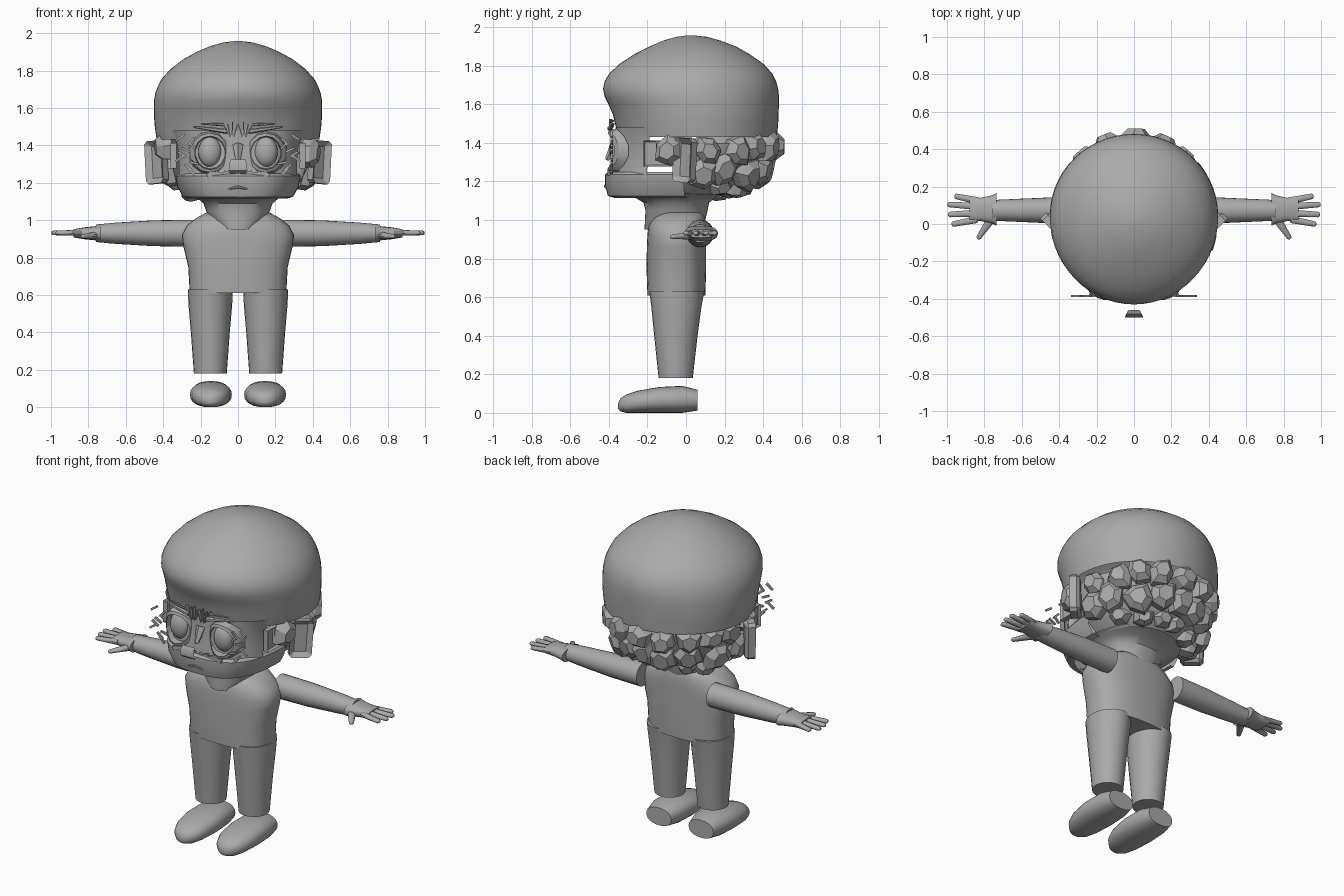
import bpy, bmesh, math, random
from mathutils import Vector, Matrix

cube = bpy.data.objects.get("Cube")
if cube:
    bpy.data.objects.remove(cube, do_unlink=True)
random.seed(4)

grey = bpy.data.materials.new("plain grey")
grey.use_nodes = True
COLOR = (0.4, 0.4, 0.4, 1)
grey.diffuse_color = COLOR
grey.node_tree.nodes["Principled BSDF"].inputs["Base Color"].default_value = COLOR


def finish(name, bm, mirror=False, smooth=40):
    """Turn a bmesh into an object, optionally mirrored across x."""
    bmesh.ops.recalc_face_normals(bm, faces=bm.faces)
    mesh = bpy.data.meshes.new(name)
    bm.to_mesh(mesh)
    bm.free()
    mesh.materials.append(grey)
    if smooth:
        mesh.shade_smooth()
        mesh.set_sharp_from_angle(angle=math.radians(smooth))
    ob = bpy.data.objects.new(name, mesh)
    bpy.context.collection.objects.link(ob)
    if mirror:
        mod = ob.modifiers.new("mirror", 'MIRROR')
        mod.use_mirror_merge = False
    return ob


def arc(rx, ry, start=-180, end=180, n=40, p=2.0):
    """Superellipse points, angle 0 pointing to -y."""
    pts = []
    full = end - start >= 360
    for i in range(n if full else n + 1):
        a = math.radians(start + (end - start) * i / n)
        s, c = math.sin(a), math.cos(a)
        pts.append((rx * math.copysign(abs(s) ** (2 / p), s),
                    -ry * math.copysign(abs(c) ** (2 / p), c)))
    return pts


def skin(bm, rings, closed=True, caps=(False, False)):
    """Bridge rings of points with quads."""
    vs = [[bm.verts.new(p) for p in r] for r in rings]
    n = len(vs[0])
    for a, b in zip(vs, vs[1:]):
        for i in range(n if closed else n - 1):
            j = (i + 1) % n
            bm.faces.new((a[i], a[j], b[j], b[i]))
    if caps[0]:
        bm.faces.new(vs[0])
    if caps[1]:
        bm.faces.new(vs[-1])


def loft(name, rings, cx=0, start=-180, end=180, n=40, p=2.0,
         caps=(False, False), mirror=False, smooth=40):
    """Stack horizontal sections: (z, half width, front y, back y)."""
    bm = bmesh.new()
    pts = [[(cx + x, y + (f + b) / 2, z)
            for x, y in arc(rx, (b - f) / 2, start, end, n, p)]
           for z, rx, f, b in rings]
    skin(bm, pts, end - start >= 360, caps)
    return finish(name, bm, mirror, smooth)


def rod(bm, a, b, r1, r2, n=10, flat=1.0):
    """Tapered rod between two points, flattened in z, with a rounded tip."""
    a, b = Vector(a), Vector(b)
    d = (b - a).normalized()
    side = d.cross(Vector((0, 0, 1))).normalized()
    up = side.cross(d)
    rings = []
    for t, k in ((0, 1), (0.93, 1), (0.98, 0.75), (1, 0.35)):
        r = (r1 + (r2 - r1) * t) * k
        rings.append([a + (b - a) * t + side * x * r + up * y * r * flat
                      for x, y in arc(1, 1, n=n)])
    skin(bm, rings, True, (True, True))


def ball(bm, center, size):
    m = Matrix.Translation(center) @ Matrix.Diagonal((*size, 1))
    bmesh.ops.create_uvsphere(bm, u_segments=20, v_segments=12, radius=1, matrix=m)


def box(bm, center, size, rot=None):
    m = Matrix.Translation(center) @ (rot or Matrix()) @ Matrix.Diagonal((*size, 1))
    return bmesh.ops.create_cube(bm, size=1, matrix=m)["verts"]


# Large smooth cap with an overhanging brow, open underneath
loft("head_cap", [
    (1.43, .435, -.35, .472), (1.5, .445, -.368, .478), (1.55, .449, -.38, .48),
    (1.6, .45, -.402, .482), (1.64, .449, -.422, .482), (1.68, .442, -.43, .478),
    (1.72, .427, -.422, .467), (1.76, .405, -.398, .447), (1.81, .358, -.345, .402),
    (1.86, .293, -.268, .33), (1.9, .22, -.19, .26), (1.93, .15, -.12, .18),
    (1.95, .08, -.05, .11), (1.958, .012, .01, .035)],
    n=56, caps=(False, True), smooth=60)

# Face shells
loft("upper_face", [(1.22, .34, -.385, .4), (1.3, .34, -.375, .4),
                    (1.4, .35, -.365, .4), (1.48, .385, -.365, .4)],
     start=-64, end=64, p=2.7)
loft("jaw", [(1.115, .26, -.37, .47), (1.125, .295, -.405, .47), (1.18, .325, -.42, .48),
             (1.235, .335, -.42, .48), (1.25, .325, -.405, .47)],
     start=-88, end=88, p=2.8)

# Lower back of the head behind the tufts
loft("head_back", [(1.13, .24, -.22, .25), (1.2, .33, -.28, .35),
                   (1.3, .385, -.33, .42), (1.4, .4, -.34, .44)],
     start=80, end=280)

# Neck and torso
loft("neck", [(.95, .1, -.215, .08), (1.0, .15, -.213, .1), (1.05, .17, -.21, .112),
              (1.09, .185, -.22, .12), (1.12, .22, -.27, .16), (1.14, .27, -.34, .25)],
     p=2.3)
loft("torso", [(.61, .258, -.2, .1), (.75, .266, -.205, .105), (.86, .292, -.203, .105),
               (.92, .3, -.2, .105), (.97, .275, -.195, .105), (1.01, .225, -.175, .1),
               (1.04, .17, -.15, .09)],
     p=2.5, caps=(True, True), smooth=60)

# Legs
loft("legs", [(.18, .088, -.142, .035), (.4, .104, -.165, .06),
              (.55, .117, -.18, .08), (.63, .12, -.19, .095)],
     cx=.148, n=24, caps=(True, True), mirror=True)

# Feet, sections run from heel to toe: (y, half width, low z, high z)
bm = bmesh.new()
skin(bm, [[(.145 + x, y, (lo + hi) / 2 + z)
           for x, z in arc(w, (hi - lo) / 2, n=24, p=2.3)]
          for y, w, lo, hi in ((.06, .085, .012, .12), (-.02, .105, 0, .14),
                               (-.14, .112, 0, .134), (-.25, .1, 0, .115),
                               (-.31, .075, 0, .095), (-.34, .045, .008, .075),
                               (-.352, .015, .02, .05))], True, (True, True))
finish("feet", bm, True, 50)

# Arms
bm = bmesh.new()
skin(bm, [[(x, .073 + a * r, .93 + b * r * flat) for a, b in arc(1, 1, n=24)]
          for x, r, flat in ((.24, .072, 1), (.45, .069, 1), (.65, .06, .95),
                             (.76, .055, .85))], True, (True, True))
finish("arms", bm, True)

# Hands with four fingers and a thumb
bm = bmesh.new()
skin(bm, [[(x, .078 + a * w, .93 + b * t) for a, b in arc(1, 1, n=16, p=2.5)]
          for x, w, t in ((.735, .088, .04), (.76, .075, .038), (.82, .062, .032),
                          (.88, .068, .022))], True, (True, True))
for y0, y1, tip in ((.024, -.002, .975), (.058, .05, .995),
                    (.094, .105, .998), (.125, .15, .96)):
    rod(bm, (.84, y0, .932), (tip, y1, .932), .02, .015, flat=.8)
rod(bm, (.755, .04, .92), (.835, -.08, .912), .026, .013, flat=.8)
finish("hands", bm, True)

# Ears: angled slabs with a recessed panel
bm = bmesh.new()
tilt = Matrix.Rotation(math.radians(45), 4, 'Z') @ Matrix.Rotation(math.radians(4), 4, 'Y')
box(bm, (.43, 0, 1.31), (.13, .06, .23), tilt)
front = min(bm.faces, key=lambda f: f.normal.y - f.normal.x)
bmesh.ops.bevel(bm, geom=[e for e in bm.edges if e not in front.edges[:]],
                offset=.018, segments=1, affect='EDGES')
bm.normal_update()
front = max(bm.faces, key=lambda f: f.normal.dot(Vector((1, -1, 0))) * f.calc_area())
bmesh.ops.inset_region(bm, faces=[front], thickness=.033)
bmesh.ops.translate(bm, verts=front.verts, vec=Vector((-.7, .7, 0)) * .025)
finish("ears", bm, True, 25)

# Square side frames in front of the ears
bm = bmesh.new()
vs = box(bm, (.345, -.145, 1.345), (.03, .15, .135))
side = max(bm.faces, key=lambda f: f.calc_center_median().x)
bmesh.ops.inset_region(bm, faces=[side], thickness=.012)
bmesh.ops.translate(bm, verts=side.verts, vec=(-.014, 0, 0))
box(bm, (.345, -.14, 1.37), (.028, .03, .08))
finish("side_frames", bm, True, 0)

# Eyes inside broad rims
bm = bmesh.new()
ball(bm, (.15, -.352, 1.365), (.062, .045, .08))
finish("eyes", bm, True)
bm = bmesh.new()
skin(bm, [[(.15 + x * w, y + .05 * (x * w) ** 2 / .01, 1.36 + z * h)
           for x, z in arc(1, 1, n=14)]
          for w, h, y in ((.078, .085, -.365), (.082, .09, -.405),
                          (.105, .105, -.4), (.115, .115, -.36))])
finish("eye_rims", bm, True, 25)

# Brows and loose face slivers
bm = bmesh.new()
rod(bm, (.06, -.395, 1.475), (.24, -.375, 1.5), .014, .006, 6)
rod(bm, (.08, -.39, 1.51), (.2, -.375, 1.515), .008, .004, 6)
for i in range(4):
    box(bm, (.012 + .018 * i, -.39, 1.48 + .01 * (i % 2)), (.006, .02, .07),
        Matrix.Rotation(.25 * i - .3, 4, 'Y'))
for i in range(9):
    box(bm, (.26 + random.uniform(-.03, .06), -.385, 1.26 + .023 * i),
        (.05, .012, .012), Matrix.Rotation(random.uniform(-1, 1), 4, 'Y'))
for i in range(5):
    box(bm, (.03 + .03 * i, -.4, 1.245 + .006 * (i % 2)), (.035, .014, .02),
        Matrix.Rotation(random.uniform(-.6, .6), 4, 'Y'))
finish("brows_and_slivers", bm, True, 0)

# Nose: small open shell standing off the face
bm = bmesh.new()
skin(bm, [[(x, y, z) for x in (-w, -w * .6, w * .6, w)]
          for w, y, z in ((.04, -.485, 1.325), (.048, -.5, 1.3), (.05, -.5, 1.265),
                          (.042, -.482, 1.25), (.03, -.46, 1.258))], False)
finish("nose", bm, smooth=50)
bm = bmesh.new()
rod(bm, (0, -.36, 1.4), (0, -.41, 1.31), .03, .012, 5)
finish("nose_bridge", bm, smooth=0)

# Mouth
bm = bmesh.new()
for s in (-1, 1):
    rod(bm, (0, -.419, 1.178), (s * .05, -.417, 1.166), .008, .004, 6)
finish("mouth", bm)

# Faceted hair tufts around the back: (count, spread, z, radius x, radius y, w, h)
bm = bmesh.new()
for count, spread, z, rx, ry, w, h in ((11, 100, 1.375, .395, .44, .16, .17),
                                       (9, 84, 1.255, .37, .385, .17, .19),
                                       (6, 58, 1.17, .29, .28, .13, .12)):
    for i in range(count):
        a = math.radians(spread * (2 * i / (count - 1) - 1) + random.uniform(-4, 4))
        out = Vector((math.sin(a), math.cos(a), (z - 1.4) * 1.6)).normalized()
        across = Vector((math.cos(a), -math.sin(a), 0))
        up = across.cross(out)
        up = up if up.z > 0 else -up
        c = Vector((math.sin(a) * rx, .02 + math.cos(a) * ry, z + random.uniform(-.02, .02)))
        turn = random.uniform(-.5, .5)
        rings = []
        outline = [(k * math.pi / 3 + turn, random.uniform(.8, 1.15)) for k in range(6)]
        for scale, lift in ((1, -.03), (.95, .015), (.55, .05)):
            rings.append([c + out * lift + across * math.sin(t) * r * scale * w / 2
                          + up * math.cos(t) * r * scale * h / 2 for t, r in outline])
        skin(bm, rings, True, (True, True))
finish("hair_tufts", bm, smooth=0)
